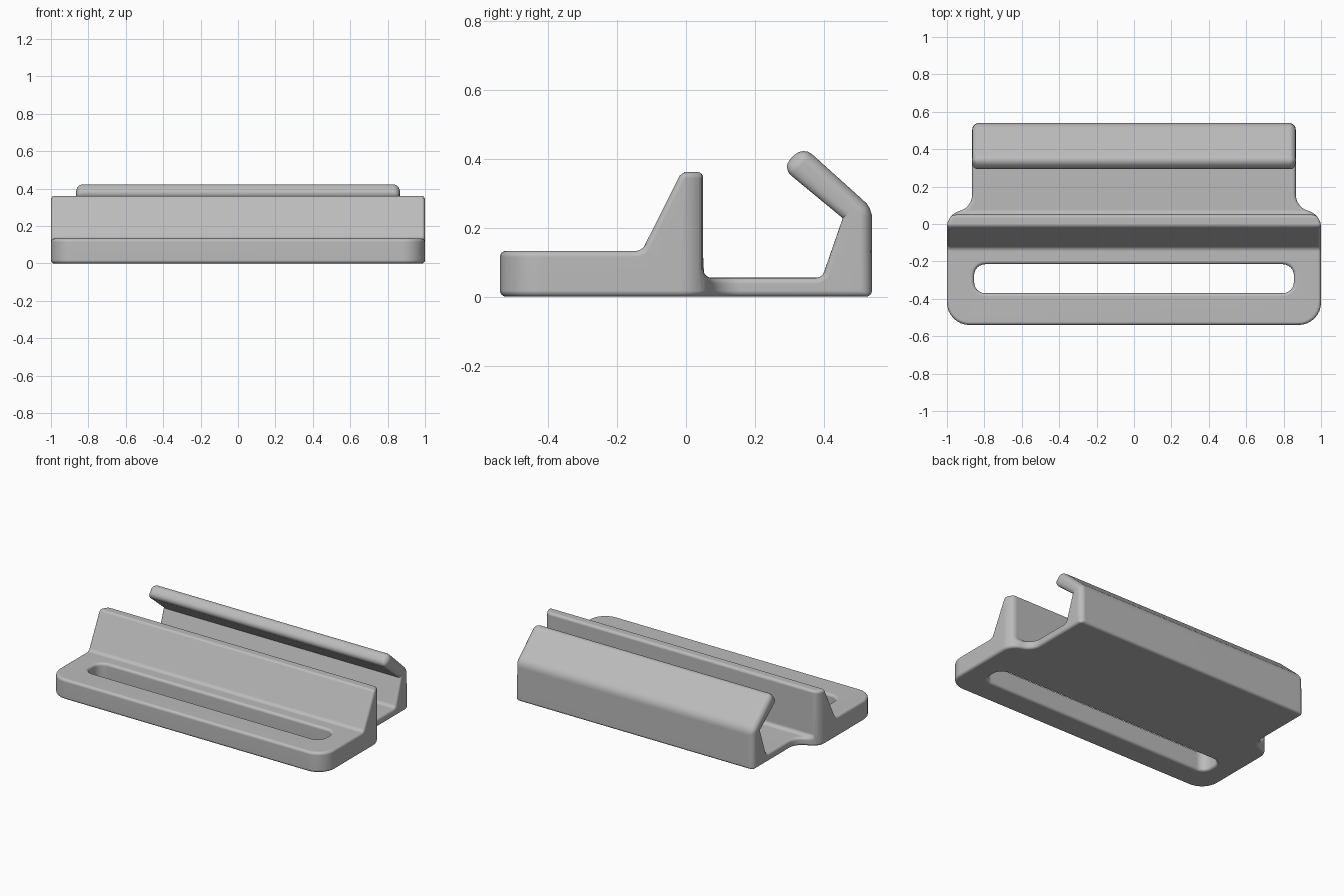
import bpy, bmesh, math
from mathutils import Vector

cube = bpy.data.objects.get("Cube")
if cube:
    bpy.data.objects.remove(cube, do_unlink=True)

grey = bpy.data.materials.new("light_grey")
grey.use_nodes = True
grey.diffuse_color = (0.5, 0.5, 0.5, 1)
grey.node_tree.nodes["Principled BSDF"].inputs["Base Color"].default_value = (0.5, 0.5, 0.5, 1)


def rounded(points, steps=6):
    """Round each (a, b, radius) corner with an arc; radius 0 stays sharp."""
    out = []
    for i, (a, b, r) in enumerate(points):
        p = Vector((a, b))
        if r == 0:
            out.append(p)
            continue
        u = (Vector(points[i - 1][:2]) - p).normalized()
        v = (Vector(points[(i + 1) % len(points)][:2]) - p).normalized()
        half = u.angle(v) / 2
        center = p + (u + v).normalized() * r / math.sin(half)
        start, end = p + u * r / math.tan(half) - center, p + v * r / math.tan(half) - center
        sweep = math.pi - 2 * half
        for k in range(steps + 1):
            t = k / steps
            out.append(center + (start * math.sin((1 - t) * sweep)
                                 + end * math.sin(t * sweep)) / math.sin(sweep))
    return out


def prism(name, outline, place, depth):
    """Extrude a flat outline; place maps its 2D points into space."""
    bm = bmesh.new()
    face = bm.faces.new([bm.verts.new(place(p)) for p in outline])
    new = bmesh.ops.extrude_face_region(bm, geom=[face])["geom"]
    bmesh.ops.translate(bm, vec=depth, verts=[g for g in new if isinstance(g, bmesh.types.BMVert)])
    bmesh.ops.recalc_face_normals(bm, faces=bm.faces)
    mesh = bpy.data.meshes.new(name)
    bm.to_mesh(mesh)
    bm.free()
    mesh.materials.append(grey)
    obj = bpy.data.objects.new(name, mesh)
    bpy.context.collection.objects.link(obj)
    return obj


def bake(obj):
    """Replace the mesh by its modified result."""
    deps = bpy.context.evaluated_depsgraph_get()
    mesh = bpy.data.meshes.new_from_object(obj.evaluated_get(deps))
    obj.modifiers.clear()
    obj.data = mesh


# Side profile (y, z): strap bar, wedge rib, channel floor, rear wall and hooked lip
side = rounded([
    (-0.6, 0, 0), (0.54, 0, 0), (0.54, 0.257, 0), (0.34, 0.437, 0), (0.278, 0.374, 0),
    (0.455, 0.228, 0), (0.395, 0.055, 0.025), (0.05, 0.055, 0.025),
    (0.05, 0.362, 0), (-0.013, 0.362, 0), (-0.128, 0.133, 0.03), (-0.6, 0.133, 0)])
clip = prism("buckle_clip", side, lambda p: (-1.2, p.x, p.y), (2.4, 0, 0))

# Plan outline (x, y): wide strap bar, narrower hook
half = [(1, -0.54, 0.12), (1, 0.045, 0.09), (0.865, 0.095, 0.09), (0.865, 0.7, 0)]
plan = rounded(half + [(-x, y, r) for x, y, r in reversed(half)], 8)
plan_cutter = prism("plan_cutter", plan, lambda p: (p.x, p.y, -0.2), (0, 0, 1))

# Strap slot
slot = rounded([(-0.855, -0.37, 0.06), (0.855, -0.37, 0.06),
                (0.855, -0.215, 0.06), (-0.855, -0.215, 0.06)])
slot_cutter = prism("slot_cutter", slot, lambda p: (p.x, p.y, -0.2), (0, 0, 1))

for cutter, operation in ((plan_cutter, 'INTERSECT'), (slot_cutter, 'DIFFERENCE')):
    mod = clip.modifiers.new(operation.title(), 'BOOLEAN')
    mod.operation, mod.object, mod.solver = operation, cutter, 'EXACT'
bake(clip)
for cutter in (plan_cutter, slot_cutter):
    bpy.data.objects.remove(cutter, do_unlink=True)

# Edge rounding: generous on the hook's outer edges, small elsewhere
bm = bmesh.new()
bm.from_mesh(clip.data)
bmesh.ops.dissolve_limit(bm, angle_limit=0.01, verts=bm.verts, edges=bm.edges)
weight = bm.edges.layers.float.new("bevel_weight_edge")
for e in bm.edges:
    if len(e.link_faces) == 2 and e.calc_face_angle_signed() > math.radians(30):
        mid = (e.verts[0].co + e.verts[1].co) / 2
        hook = mid.y > 0.25 and mid.z > 0.24 or mid.y > 0.53 and mid.z > 0.01
        e[weight] = 1.0 if hook else 0.5
bm.to_mesh(clip.data)
bm.free()

bevel = clip.modifiers.new("Rounding", 'BEVEL')
bevel.limit_method = 'WEIGHT'
bevel.width, bevel.segments = 0.035, 4
bevel.use_clamp_overlap = False
bake(clip)

bpy.ops.object.select_all(action='DESELECT')
clip.select_set(True)
bpy.context.view_layer.objects.active = clip
bpy.ops.object.shade_smooth_by_angle(angle=math.radians(35))
normals = clip.modifiers.new("Flat Face Normals", 'WEIGHTED_NORMAL')
normals.keep_sharp = True
